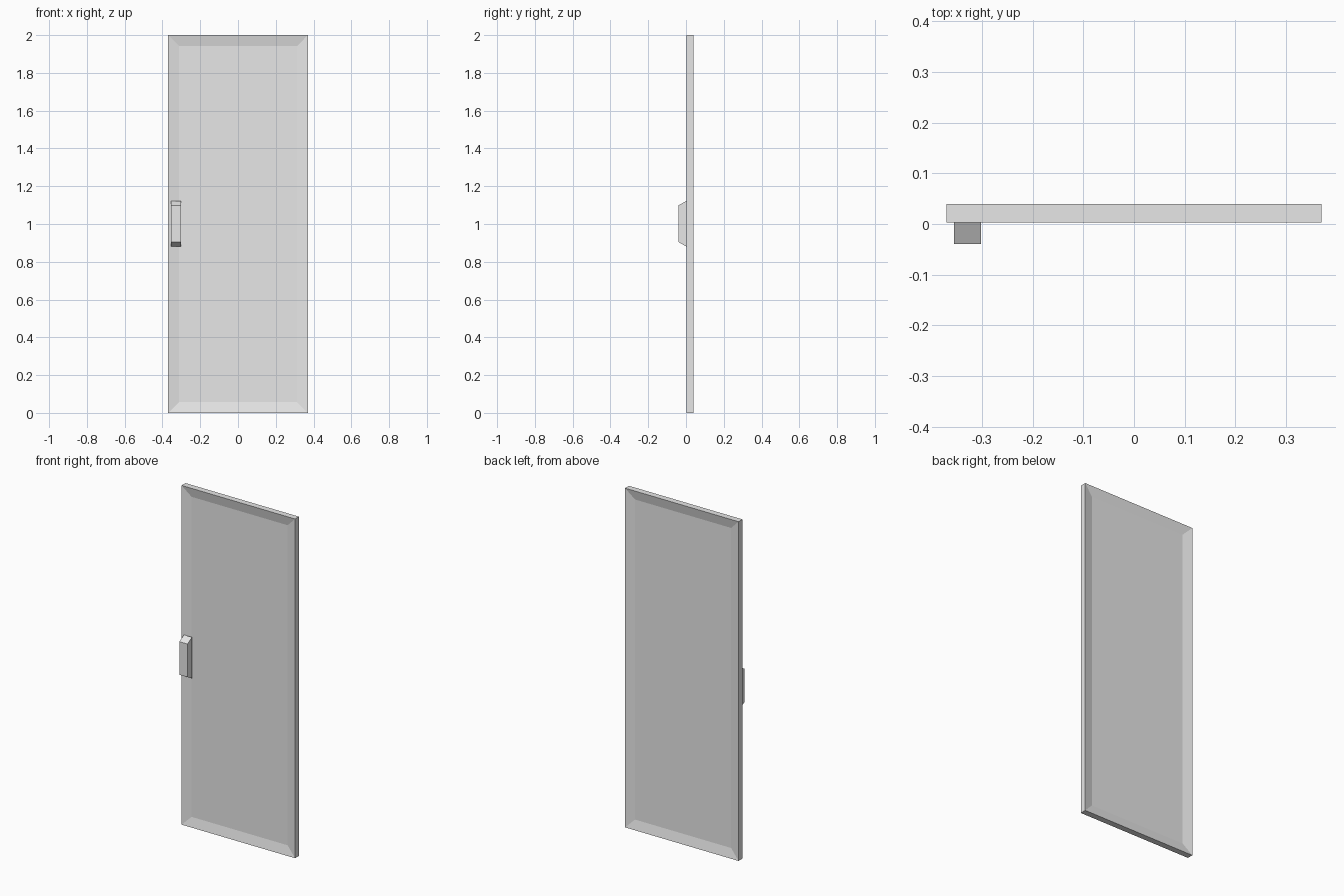
import bpy
import bmesh

cube = bpy.data.objects.get("Cube")
if cube:
    bpy.data.objects.remove(cube, do_unlink=True)

grey = bpy.data.materials.new("light_grey")
grey.use_nodes = True
grey.diffuse_color = (0.8, 0.8, 0.8, 1)
grey.node_tree.nodes["Principled BSDF"].inputs["Base Color"].default_value = (0.8, 0.8, 0.8, 1)


def box(bm, x, y, z):
    """Add a box spanning the given (low, high) ranges."""
    verts = bmesh.ops.create_cube(bm, size=1)["verts"]
    for v in verts:
        for axis, (low, high) in enumerate((x, y, z)):
            v.co[axis] = high if v.co[axis] > 0 else low


def finish(bm, name):
    mesh = bpy.data.meshes.new(name)
    bmesh.ops.recalc_face_normals(bm, faces=bm.faces)
    bm.to_mesh(mesh)
    bm.free()
    mesh.materials.append(grey)
    obj = bpy.data.objects.new(name, mesh)
    bpy.context.scene.collection.objects.link(obj)
    return obj


# Door slab with a recessed panel on the front and the back
FRONT, BACK = 0.003, 0.039
bm = bmesh.new()
box(bm, (-0.37, 0.37), (FRONT, BACK), (0, 2))
bm.normal_update()
for face in [f for f in bm.faces if abs(f.normal.y) > 0.9]:
    bmesh.ops.inset_region(bm, faces=[face], thickness=0.08)
    bmesh.ops.translate(bm, verts=face.verts, vec=face.normal * -0.012)
finish(bm, "door_panel")

# Pull handle, narrowing in height towards its outer face
bm = bmesh.new()
box(bm, (-0.355, -0.302), (-0.039, FRONT), (0.88, 1.123))
for v in bm.verts:
    if v.co.y < 0:
        v.co.z += 0.024 if v.co.z < 1 else -0.024
finish(bm, "pull_handle")
